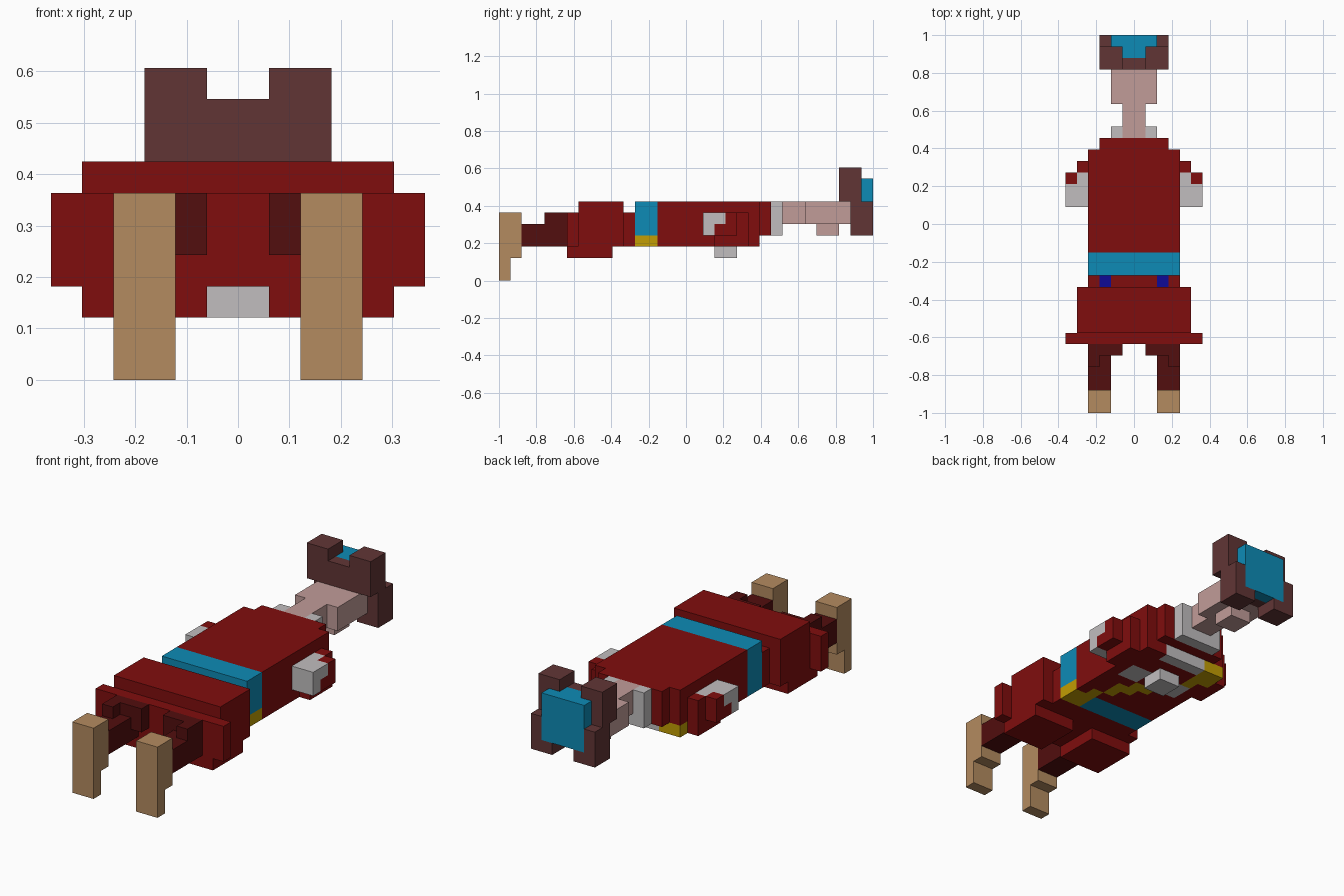
import bpy, bmesh, math
from mathutils import Vector

cube = bpy.data.objects.get("Cube")
if cube:
    bpy.data.objects.remove(cube, do_unlink=True)

V = 2 / 33  # size of one block


def linear(c):
    c /= 255
    return c / 12.92 if c <= 0.04045 else ((c + 0.055) / 1.055) ** 2.4


COLOURS = {
    "red": (128, 13, 13), "dark_red": (82, 14, 14), "tan": (180, 139, 96),
    "brown": (97, 53, 53), "pink": (193, 156, 153), "white": (193, 190, 191),
    "blue": (13, 139, 182), "navy": (15, 10, 150), "gold": (194, 158, 3),
}
MATS = {}
for name, rgb in COLOURS.items():
    m = bpy.data.materials.new(name)
    m.use_nodes = True
    col = (*[linear(c) for c in rgb], 1)
    m.diffuse_color = col
    bsdf = m.node_tree.nodes["Principled BSDF"]
    bsdf.inputs["Base Color"].default_value = col
    bsdf.inputs["Roughness"].default_value = 0.9
    MATS[name] = m


def mirror(boxes):
    """Add the copy of each box on the other side of x = 0."""
    return boxes + [(c, -x1, -x0, *r) for c, x0, x1, *r in boxes]


def part(name, boxes):
    """Blocky shell from boxes (colour, x0, x1, y0, y1, z0, z1); later boxes repaint."""
    grid = {}
    for c, x0, x1, y0, y1, z0, z1 in boxes:
        for x in range(x0, x1):
            for y in range(y0, y1):
                for z in range(z0, z1):
                    if c is None:
                        grid.pop((x, y, z), None)
                    else:
                        grid[x, y, z] = c
    used = sorted(set(grid.values()))
    bm = bmesh.new()
    for cell, c in grid.items():
        for axis in range(3):
            for s in (-1, 1):
                near = list(cell)
                near[axis] += s
                if tuple(near) in grid:
                    continue
                centre = Vector(cell) + Vector((0.5, 0.5, 0.5))
                n, u, w = Vector(), Vector(), Vector()
                n[axis], u[(axis + 1) % 3], w[(axis + 2) % 3] = s / 2, 0.5, s / 2
                quad = [centre + n + a * u + b * w
                        for a, b in ((-1, -1), (1, -1), (1, 1), (-1, 1))]
                f = bm.faces.new([bm.verts.new((p - Vector((0, 16.5, 0))) * V) for p in quad])
                f.material_index = used.index(c)
    # Weld the blocks and merge flat areas of one colour
    bmesh.ops.remove_doubles(bm, verts=bm.verts, dist=V * 0.01)
    bmesh.ops.dissolve_limit(bm, angle_limit=math.radians(1), verts=bm.verts,
                             edges=bm.edges, delimit={'MATERIAL'})
    me = bpy.data.meshes.new(name)
    bm.to_mesh(me)
    bm.free()
    for c in used:
        me.materials.append(MATS[c])
    ob = bpy.data.objects.new(name, me)
    bpy.context.collection.objects.link(ob)


# Feet and legs
for side, label in ((1, "left"), (-1, "right")):
    pick = lambda boxes: boxes if side > 0 else mirror(boxes)[len(boxes):]
    part(label + "_foot", pick([
        ("tan", 2, 4, 0, 1, 0, 6),
        ("tan", 2, 4, 1, 2, 2, 6)]))
    part(label + "_leg", pick([
        ("dark_red", 2, 4, 2, 6, 3, 5),
        ("dark_red", 3, 4, 4, 6, 5, 6),
        ("dark_red", 2, 3, 5, 6, 5, 6),
        ("dark_red", 1, 2, 5, 6, 4, 6)]))
    # Arm with a pale cuff
    part(label + "_arm", pick([
        ("red", 4, 5, 19, 22, 3, 6),
        ("red", 5, 6, 19, 21, 4, 6),
        ("white", 4, 6, 18, 19, 4, 6),
        ("white", 4, 6, 19, 20, 5, 6),
        ("white", 4, 5, 20, 21, 5, 6)]))

# Robe skirt, open at the middle of its underside
part("skirt", [
    ("red", -6, 6, 6, 7, 3, 6),
    ("red", -5, 5, 7, 11, 3, 7),
    ("red", -5, 5, 6, 10, 2, 3),
    (None, -1, 1, 6, 10, 2, 3),
    ("red", -4, 4, 11, 12, 3, 6),
    ("navy", 2, 3, 11, 12, 5, 6),
    ("navy", -3, -2, 11, 12, 5, 6)])

# Torso with belt, collar and a diagonal sash over the belly
sash = []
for i in range(8):
    y = round(21 - 9 * i / 7)
    sash.append(("gold", i - 4, i - 3, y, y + 2, 3, 4))
part("torso", [
    ("red", -4, 4, 14, 23, 3, 7),
    ("red", -3, 3, 23, 24, 4, 7),
    ("blue", -4, 4, 12, 14, 3, 7)] + sash + [
    ("gold", -3, -2, 21, 23, 3, 4),
    ("gold", 2, 3, 12, 14, 3, 4),
    ("white", -2, 2, 22, 23, 3, 4),
    ("white", -3, -1, 18, 20, 3, 4),
    ("white", 1, 3, 18, 20, 3, 4)])
part("folded_hands", [("white", -1, 1, 19, 21, 2, 3)])
part("collar", [
    ("white", -2, 2, 24, 25, 4, 7),
    ("pink", -1, 1, 24, 25, 5, 7)])

# Neck, face and chin
part("head", [
    ("pink", -1, 1, 25, 27, 5, 7),
    ("pink", -2, 2, 27, 31, 5, 7),
    ("pink", -1, 1, 28, 30, 4, 5)])

# Notched headdress with a blue panel at the back
part("headdress", [
    ("brown", -3, 3, 30, 32, 7, 10),
    ("brown", -3, 3, 31, 33, 4, 7),
    (None, -1, 1, 30, 32, 9, 10),
    (None, -1, 1, 31, 33, 4, 5),
    ("blue", -1, 1, 31, 32, 7, 9),
    ("blue", -2, 2, 32, 33, 5, 9)])
